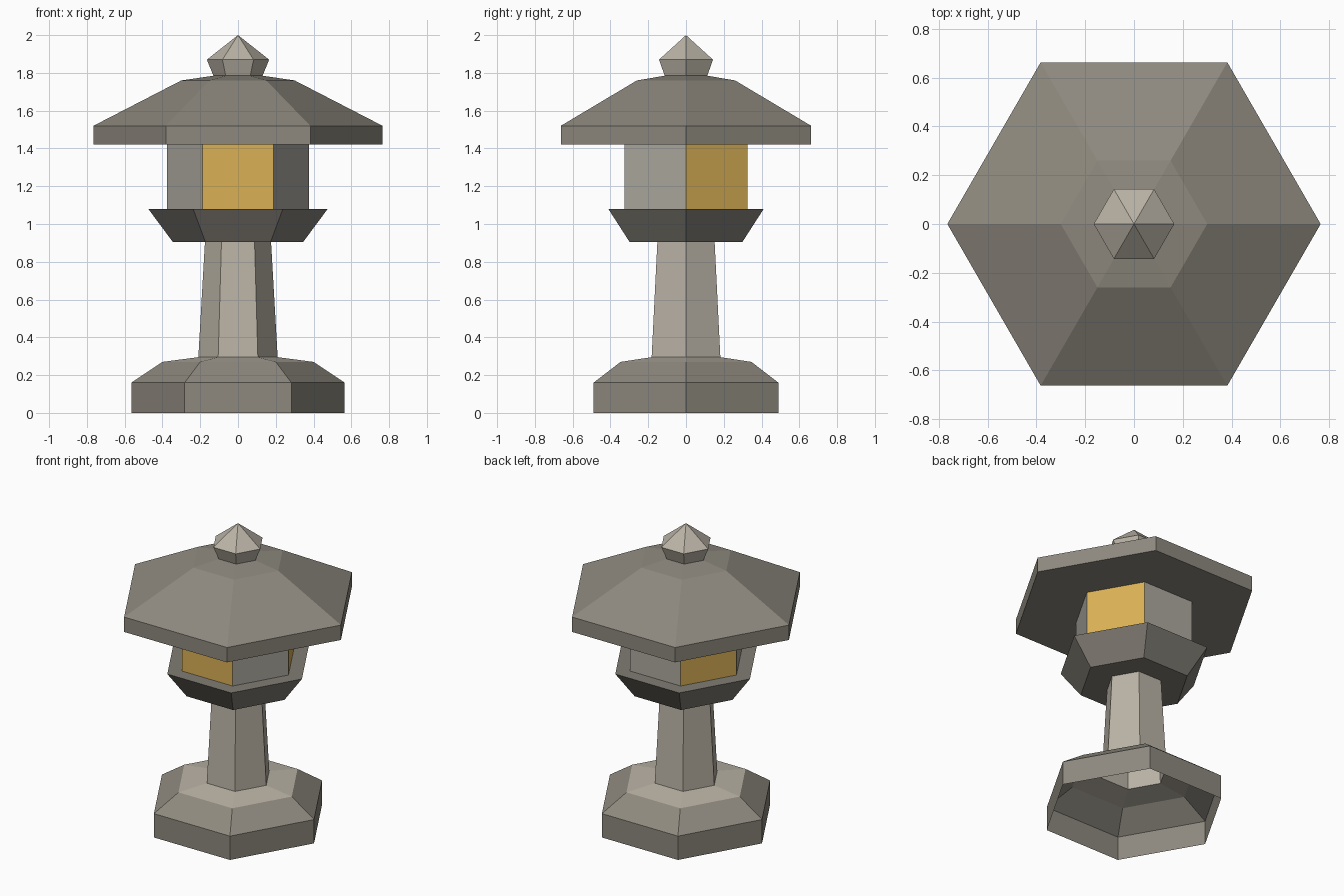
import bpy
import bmesh
import math

old = bpy.data.objects.get("Cube")
if old:
    bpy.data.objects.remove(old, do_unlink=True)


def material(name, rgb):
    mat = bpy.data.materials.new(name)
    mat.use_nodes = True
    color = (*rgb, 1)
    mat.diffuse_color = color
    mat.node_tree.nodes["Principled BSDF"].inputs["Base Color"].default_value = color
    return mat


stone = material("stone", (0.27, 0.25, 0.21))
pale = material("pale stone", (0.49, 0.45, 0.38))
dark = material("dark stone", (0.22, 0.205, 0.175))
wall = material("wall stone", (0.42, 0.40, 0.35))
glow = material("amber pane", (0.70, 0.44, 0.09))


def hex_part(name, profile, mats, bottom=True, top=True, rule=None):
    """Six-sided solid from (radius, height) pairs, corners on the x axis."""
    bm = bmesh.new()
    rings = []
    for radius, z in profile:
        if radius == 0:
            rings.append([bm.verts.new((0, 0, z))] * 6)
        else:
            rings.append([bm.verts.new((radius * math.cos(i * math.pi / 3),
                                        radius * math.sin(i * math.pi / 3), z))
                          for i in range(6)])
    for level, (low, high) in enumerate(zip(rings, rings[1:])):
        for i in range(6):
            j = (i + 1) % 6
            corners = dict.fromkeys((low[i], low[j], high[j], high[i]))
            face = bm.faces.new(list(corners))
            if rule:
                face.material_index = rule(level, i)
    if bottom:
        bm.faces.new(rings[0][::-1])
    if top and profile[-1][0]:
        bm.faces.new(rings[-1])
    mesh = bpy.data.meshes.new(name)
    bm.to_mesh(mesh)
    bm.free()
    for mat in mats:
        mesh.materials.append(mat)
    obj = bpy.data.objects.new(name, mesh)
    bpy.context.collection.objects.link(obj)
    return obj


# Hollow foot with a paler shelf around the post
hex_part("base", [(0.565, 0), (0.565, 0.16), (0.40, 0.27), (0.21, 0.295)],
         [stone, pale], bottom=False, top=False,
         rule=lambda level, i: int(level == 2))

# Tapered post, open at the foot
hex_part("post", [(0.21, 0.295), (0.175, 0.905)], [pale], bottom=False)

# Flared platform
hex_part("platform", [(0.345, 0.905), (0.475, 1.08)], [dark])

# Lamp chamber with a pane on every other side
hex_part("lamp_chamber", [(0.375, 1.08), (0.375, 1.42)], [wall, glow],
         rule=lambda level, i: int(i % 2 == 0))

# Wide roof
hex_part("roof", [(0.765, 1.42), (0.765, 1.52), (0.30, 1.76), (0.13, 1.785)], [stone])

# Pointed finial
hex_part("finial", [(0.13, 1.785), (0.165, 1.87), (0, 2)], [pale])
